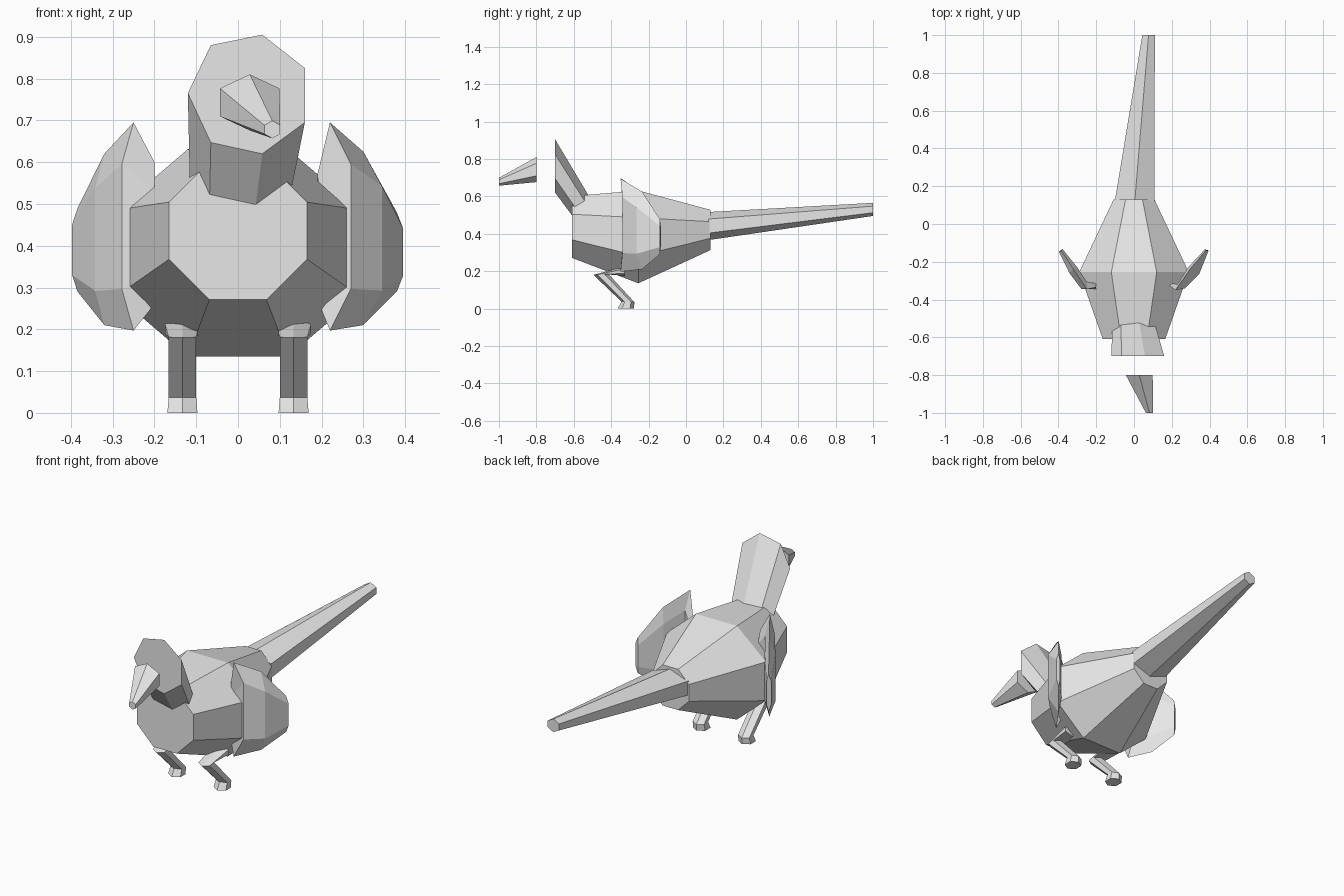
import bpy, math

cube = bpy.data.objects.get("Cube")
if cube:
    bpy.data.objects.remove(cube, do_unlink=True)

grey = bpy.data.materials.new("plain_grey")
grey.use_nodes = True
grey.diffuse_color = (0.8, 0.8, 0.8, 1)
grey.node_tree.nodes["Principled BSDF"].inputs["Base Color"].default_value = (0.8, 0.8, 0.8, 1)


def loft(name, rings):
    """Closed flat-faced solid through rings of equal point count."""
    n = len(rings[0])
    verts = [p for ring in rings for p in ring]
    faces = [list(range(n)), list(range(len(verts) - n, len(verts)))]
    for r in range(len(rings) - 1):
        a, b = r * n, (r + 1) * n
        for i in range(n):
            j = (i + 1) % n
            faces.append([a + i, a + j, b + j, b + i])
    mesh = bpy.data.meshes.new(name)
    mesh.from_pydata(verts, [], faces)
    mesh.materials.append(grey)
    obj = bpy.data.objects.new(name, mesh)
    bpy.context.collection.objects.link(obj)
    # consistent outward normals
    import bmesh
    bm = bmesh.new()
    bm.from_mesh(mesh)
    bmesh.ops.recalc_face_normals(bm, faces=bm.faces)
    bm.to_mesh(mesh)
    bm.free()
    return obj


def ring(sides, cx, y, cz, rx, rz, turn=0.0):
    """Regular polygon facing along y; first corner points up when turn is 0."""
    angles = [2 * math.pi * (i + turn) / sides for i in range(sides)]
    return [(cx + rx * math.sin(a), y, cz + rz * math.cos(a)) for a in angles]


def octagon(y, cz, half_x, half_z):
    """Flat-topped octagon given by half width and half height."""
    k = 1 / math.cos(math.pi / 8)
    return ring(8, 0, y, cz, half_x * k, half_z * k, 0.5)


# Body
loft("body", [
    octagon(-0.61, 0.436, 0.165, 0.165),
    octagon(-0.255, 0.383, 0.29, 0.248),
    octagon(0.13, 0.42, 0.108, 0.108),
])

# Head, a seven-sided tapered neck with a flat face
face_outline = [(-0.12, 0.765), (-0.065, 0.88), (0.058, 0.905), (0.16, 0.825),
                (0.16, 0.695), (0.058, 0.62), (-0.065, 0.647)]
loft("head", [
    [(x, -0.70, z) for x, z in face_outline],
    [(x * 0.77 - 0.021, -0.50, 0.35 + (z - 0.62) * 0.77) for x, z in face_outline],
])

# Beak, set ahead of the face
loft("beak", [
    ring(6, 0.028, -0.80, 0.743, 0.082, 0.067),
    ring(6, 0.082, -1.0, 0.678, 0.022, 0.021),
])

# Tail
loft("tail", [
    ring(6, 0.004, 0.12, 0.441, 0.122, 0.075),
    ring(6, 0.077, 1.0, 0.53, 0.038, 0.035),
])


def leg_ring(cx, front, back, half_x):
    """Hexagon across x whose end corners are the given (y, z) points."""
    pts = []
    for i in range(6):
        a = math.pi * i / 3
        t = 0.5 - 0.5 * math.cos(a)
        pts.append((cx + half_x * math.sin(a) / math.sin(math.pi / 3),
                    front[0] + (back[0] - front[0]) * t,
                    front[1] + (back[1] - front[1]) * t))
    return pts


# Legs: foot, ankle, knee, hip
for side, cx in (("left", 0.133), ("right", -0.133)):
    loft(side + "_leg", [
        leg_ring(cx, (-0.365, 0.0), (-0.278, 0.0), 0.036),
        leg_ring(cx, (-0.345, 0.037), (-0.276, 0.034), 0.033),
        leg_ring(cx, (-0.495, 0.18), (-0.415, 0.185), 0.033),
        leg_ring(cx, (-0.33, 0.225), (-0.33, 0.175), 0.042),
    ])


def wing(name, sign, stations):
    """Thin lens-shaped wing; station = x, y, low, high, front offset, back offset."""
    rings = []
    for x, y, low, high, (fx, fy), (bx, by) in stations:
        up, down = low + (high - low) * 0.8, low + (high - low) * 0.2
        section = [(x, y, high), (x + fx, y + fy, up), (x + fx, y + fy, down),
                   (x, y, low), (x + bx, y + by, down), (x + bx, y + by, up)]
        rings.append([(sign * px, py, pz) for px, py, pz in section])
    loft(name, rings)


# Wings
wing("left_wing", 1, [
    (0.19, -0.33, 0.27, 0.57, (0.01, -0.01), (0.0, 0.02)),
    (0.22, -0.35, 0.197, 0.695, (0.05, 0.01), (0.01, 0.03)),
    (0.30, -0.235, 0.21, 0.625, (0.045, -0.03), (-0.01, 0.01)),
    (0.38, -0.14, 0.29, 0.48, (0.015, 0.0), (-0.005, 0.005)),
])
wing("right_wing", -1, [
    (0.20, -0.335, 0.26, 0.60, (0.0, -0.01), (0.0, 0.02)),
    (0.25, -0.345, 0.197, 0.695, (0.028, 0.0), (0.0, 0.04)),
    (0.32, -0.24, 0.21, 0.62, (0.022, -0.02), (-0.02, 0.01)),
    (0.384, -0.142, 0.29, 0.49, (0.013, -0.005), (-0.005, 0.01)),
])
